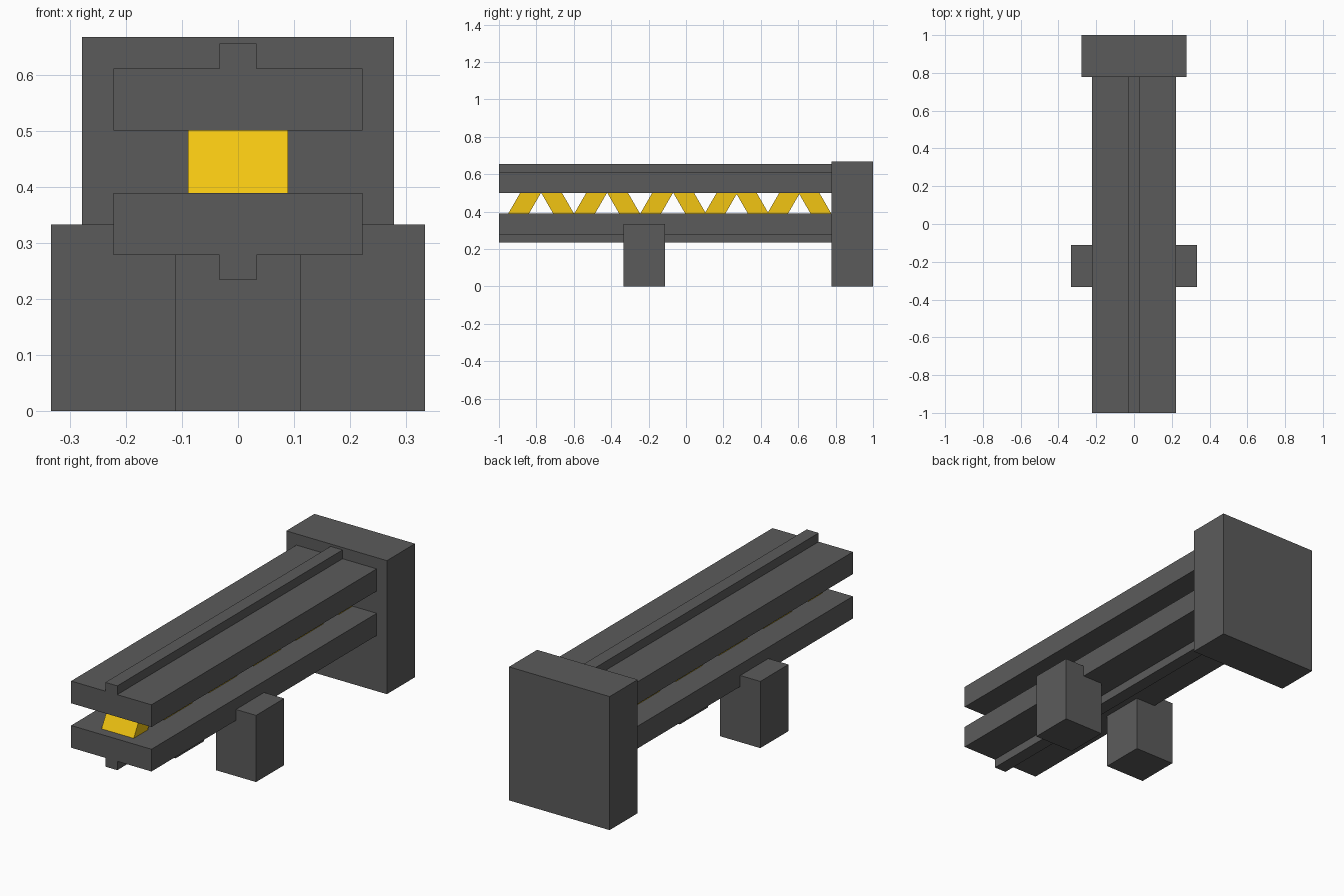
import bpy

if "Cube" in bpy.data.objects:
    bpy.data.objects.remove(bpy.data.objects["Cube"])

H = 0.222      # beam half width
Y0, Y1 = -1.0, 0.778


def material(name, colour):
    m = bpy.data.materials.new(name)
    m.diffuse_color = (*colour, 1)
    m.use_nodes = True
    m.node_tree.nodes["Principled BSDF"].inputs["Base Color"].default_value = m.diffuse_color
    return m


GREY = material("dark_grey", (0.105, 0.105, 0.105))
YELLOW = material("yellow", (0.89, 0.56, 0.006))


def add_mesh(name, verts, faces, mat):
    me = bpy.data.meshes.new(name)
    me.from_pydata(verts, [], faces)
    me.materials.append(mat)
    ob = bpy.data.objects.new(name, me)
    bpy.context.collection.objects.link(ob)
    return ob


def prism(name, profile, place, a, b, mat):
    """Extrude a closed 2D profile between a and b; place maps (u, v, depth) to 3D."""
    n = len(profile)
    verts = [place(u, v, d) for d in (a, b) for u, v in profile]
    faces = [tuple(range(n))[::-1], tuple(range(n, 2 * n))]
    faces += [(i, (i + 1) % n, n + (i + 1) % n, n + i) for i in range(n)]
    ob = add_mesh(name, verts, faces, mat)
    import bmesh
    bm = bmesh.new()
    bm.from_mesh(ob.data)
    bmesh.ops.recalc_face_normals(bm, faces=bm.faces)
    bm.to_mesh(ob.data)
    bm.free()
    return ob


def along_y(u, v, d):
    return (u, d, v)


def along_x(u, v, d):
    return (d, u, v)


def box(name, x0, x1, y0, y1, z0, z1):
    return prism(name, [(x0, z0), (x1, z0), (x1, z1), (x0, z1)], along_y, y0, y1, GREY)


# Rear end block
box("end_block", -0.278, 0.278, Y1, 1.0, 0, 0.667)

# Upper and lower beams, each with a central outward rib
for name, inner, s in (("upper_beam", 0.5, 1), ("lower_beam", 0.389, -1)):
    mid, tip = inner + s * 0.111, inner + s * 0.155
    section = [(-H, inner), (H, inner), (H, mid), (0.033, mid),
               (0.033, tip), (-0.033, tip), (-0.033, mid), (-H, mid)]
    prism(name, section, along_y, Y0, Y1, GREY)

# Support feet on both sides
box("left_foot", -0.333, -0.111, -0.333, -0.111, 0, 0.333)
box("right_foot", 0.111, 0.333, -0.333, -0.111, 0, 0.333)

# Zigzag struts between the beams, slightly tighter towards the end block
centre = -0.863
for i in range(10):
    lean = 0.032 if i % 2 == 0 else -0.032
    w = 0.0555
    quad = [(centre - w - lean, 0.389), (centre + w - lean, 0.389),
            (centre + w + lean, 0.5), (centre - w + lean, 0.5)]
    prism(f"strut_{i + 1}", quad, along_x, -0.089, 0.089, YELLOW)
    centre += 0.1765 if i < 5 else 0.1675
